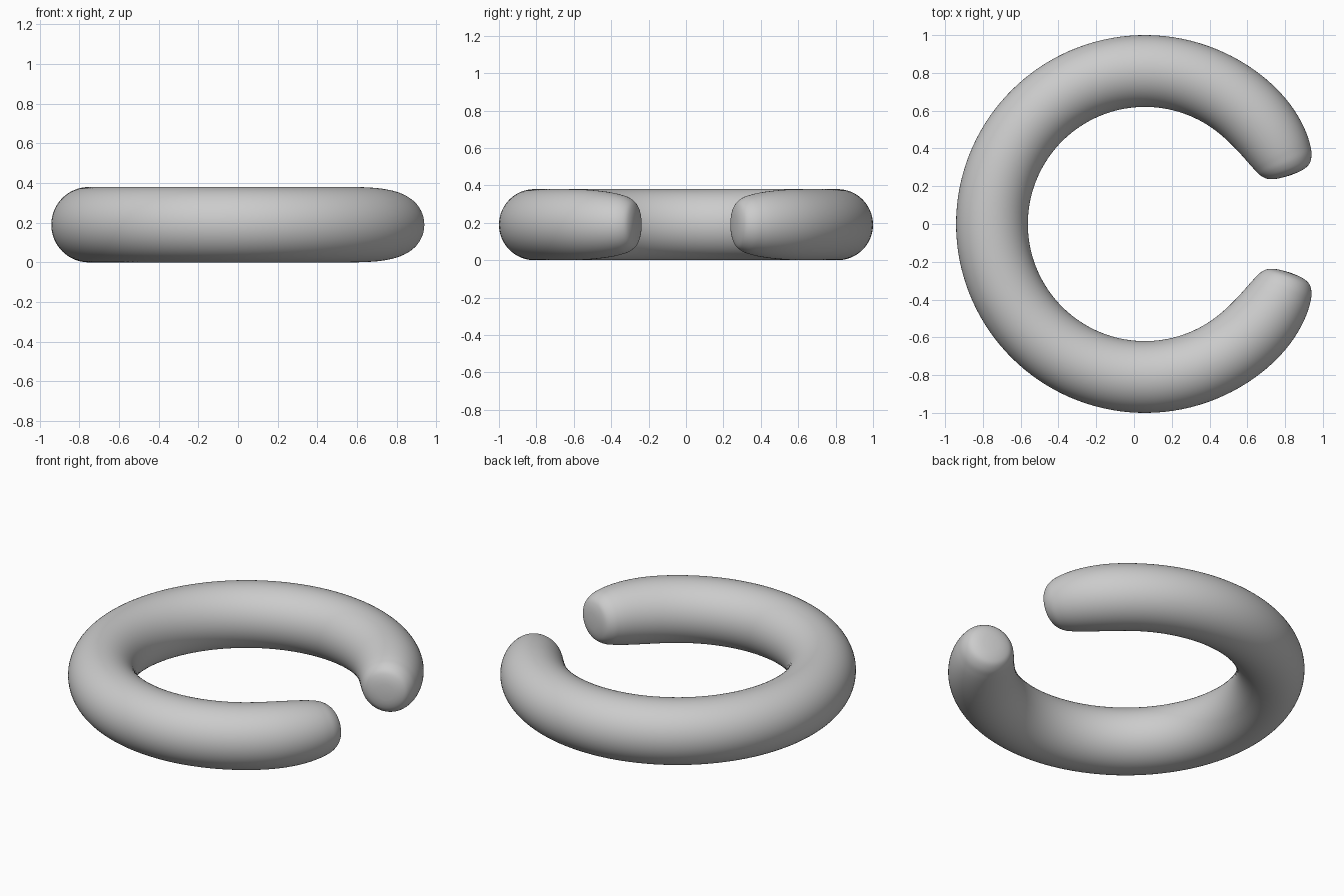
import bpy, bmesh
from math import sin, cos, pi, radians

if "Cube" in bpy.data.objects:
    bpy.data.objects.remove(bpy.data.objects["Cube"])

MAJOR, MINOR, CX, SIDES = 0.81, 0.19, 0.058, 64
TIP = 18.5

# rounded end: (angle around the ring, tube radius), from full tube to tip
END = [(52, .19), (44, .1887), (38, .1845), (33, .178), (29, .170), (26, .161),
       (23, .148), (20.5, .124), (19.3, .092), (18.7, .05)]


def refine(pts, n=4):
    """Catmull-Rom smoothing of the end profile."""
    ext = [(60, MINOR)] + pts + [(TIP, 0.0)]
    out = []
    for p0, p1, p2, p3 in zip(ext, ext[1:], ext[2:], ext[3:]):
        for i in range(n):
            t = i / n
            out.append(tuple(
                0.5 * (2 * b + (c - a) * t + (2 * a - 5 * b + 4 * c - d) * t * t
                       + (3 * b - a - 3 * c + d) * t ** 3)
                for a, b, c, d in zip(p0, p1, p2, p3)))
    out.append(pts[-1])
    return out


# stations along the open ring: start end, body, mirrored far end
end = refine(END)
body = [(52 + (308 - 52) * i / 96, MINOR) for i in range(1, 96)]
stations = end[::-1] + body + [(360 - a, r) for a, r in end]


def ring_point(angle, r, t):
    a = radians(angle)
    d = MAJOR + r * cos(t)
    return (CX + d * cos(a), d * sin(a), MINOR + r * sin(t))


bm = bmesh.new()
rings = [[bm.verts.new(ring_point(a, r, 2 * pi * j / SIDES)) for j in range(SIDES)]
         for a, r in stations]
for r0, r1 in zip(rings, rings[1:]):
    for j in range(SIDES):
        k = (j + 1) % SIDES
        bm.faces.new((r0[j], r0[k], r1[k], r1[j]))

# close both tips with a fan
for ring, ang in ((rings[0], TIP), (rings[-1], 360 - TIP)):
    tip = bm.verts.new(ring_point(ang, 0, 0))
    for j in range(SIDES):
        bm.faces.new((ring[j], ring[(j + 1) % SIDES], tip))

bmesh.ops.recalc_face_normals(bm, faces=bm.faces)
for f in bm.faces:
    f.smooth = True
mesh = bpy.data.meshes.new("open_ring")
bm.to_mesh(mesh)
bm.free()
bpy.context.collection.objects.link(bpy.data.objects.new("open_ring", mesh))
